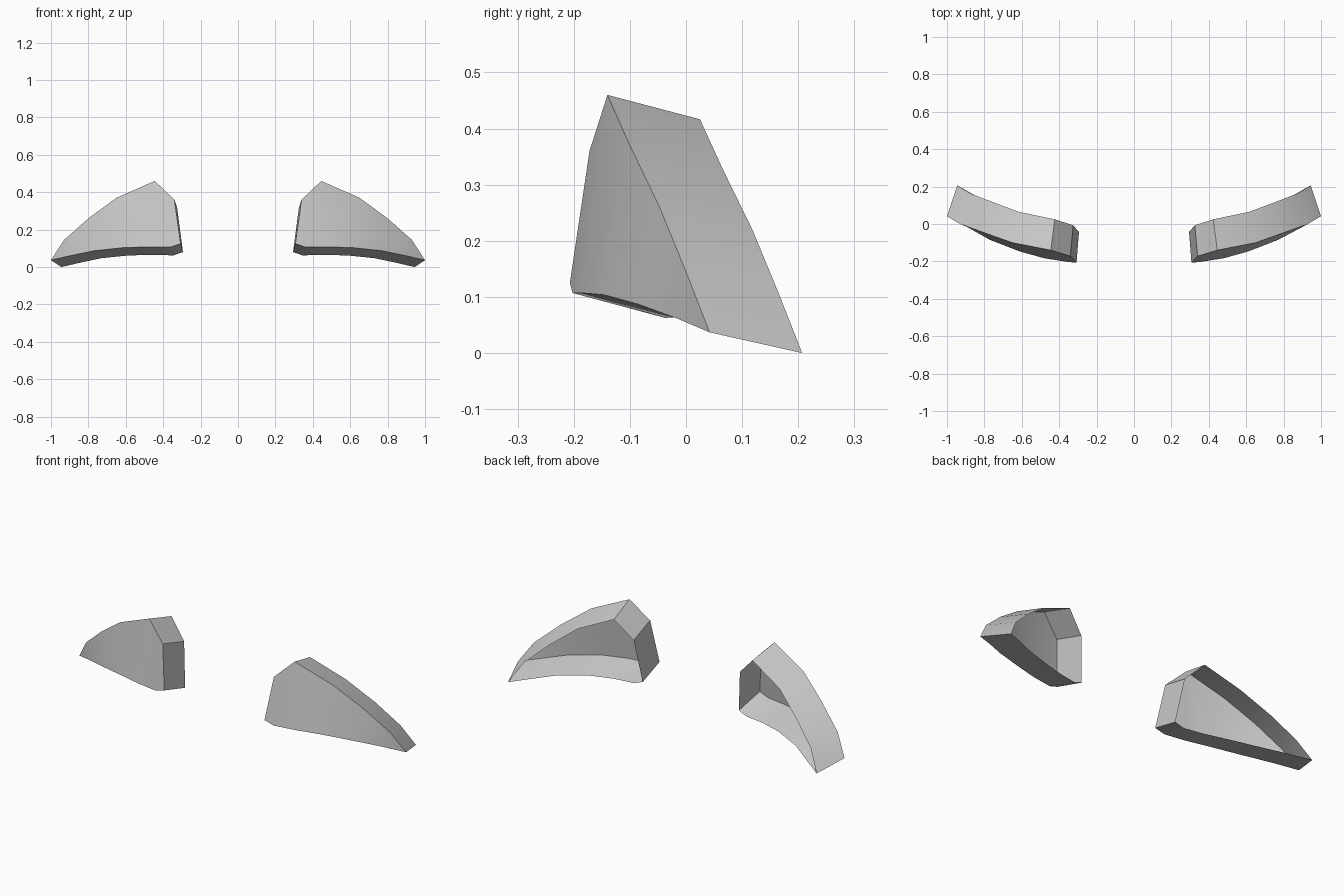
import bpy, bmesh, math
from mathutils import Vector

cube = bpy.data.objects.get("Cube")
if cube:
    bpy.data.objects.remove(cube)

grey = bpy.data.materials.new("plain grey")
grey.use_nodes = True
colour = (0.6, 0.6, 0.6, 1)
grey.diffuse_color = colour
grey.node_tree.nodes["Principled BSDF"].inputs["Base Color"].default_value = colour

# Front outline: outer tip, along the upper edge to the inner corner
UPPER = [(1.0, .042, .037), (.93, 0, .145), (.80, -.047, .26),
         (.65, -.10, .37), (.445, -.14, .46), (.34, -.172, .36)]
# Lower edge, from beside the outer tip to the inner corner
LOWER = [(.89, -.017, .062), (.77, -.085, .087), (.61, -.147, .104),
         (.48, -.183, .107), (.36, -.202, .107), (.307, -.207, .125)]


def back_point(p):
    """Matching point on the open rear rim."""
    t = (p[0] - .31) / .69
    return Vector(p) + Vector((-.013 - .042 * t, .165, -.045 + .008 * t))


def build_shell(name, side):
    bm = bmesh.new()

    def vert(p):
        return bm.verts.new((p[0] * side, p[1], p[2]))

    def face(*verts):
        bm.faces.new(verts if side > 0 else verts[::-1])

    top = [vert(p) for p in UPPER]
    low = [vert(p) for p in LOWER]
    # Curved front plate, in strips between the two edges
    face(top[0], top[1], low[0])
    for i in range(1, 5):
        face(top[i], top[i + 1], low[i], low[i - 1])
    face(top[5], low[5], low[4])
    # Rim wall swept backwards, open at the rear
    loop = top + low[::-1]
    rear = [vert(back_point(p)) for p in UPPER + LOWER[::-1]]
    for i in range(len(loop)):
        j = (i + 1) % len(loop)
        face(loop[j], loop[i], rear[i], rear[j])

    mesh = bpy.data.meshes.new(name)
    bm.to_mesh(mesh)
    bm.free()
    mesh.materials.append(grey)
    mesh.shade_smooth()
    mesh.set_sharp_from_angle(angle=math.radians(30))
    obj = bpy.data.objects.new(name, mesh)
    bpy.context.collection.objects.link(obj)


build_shell("left_shell", 1)
build_shell("right_shell", -1)
